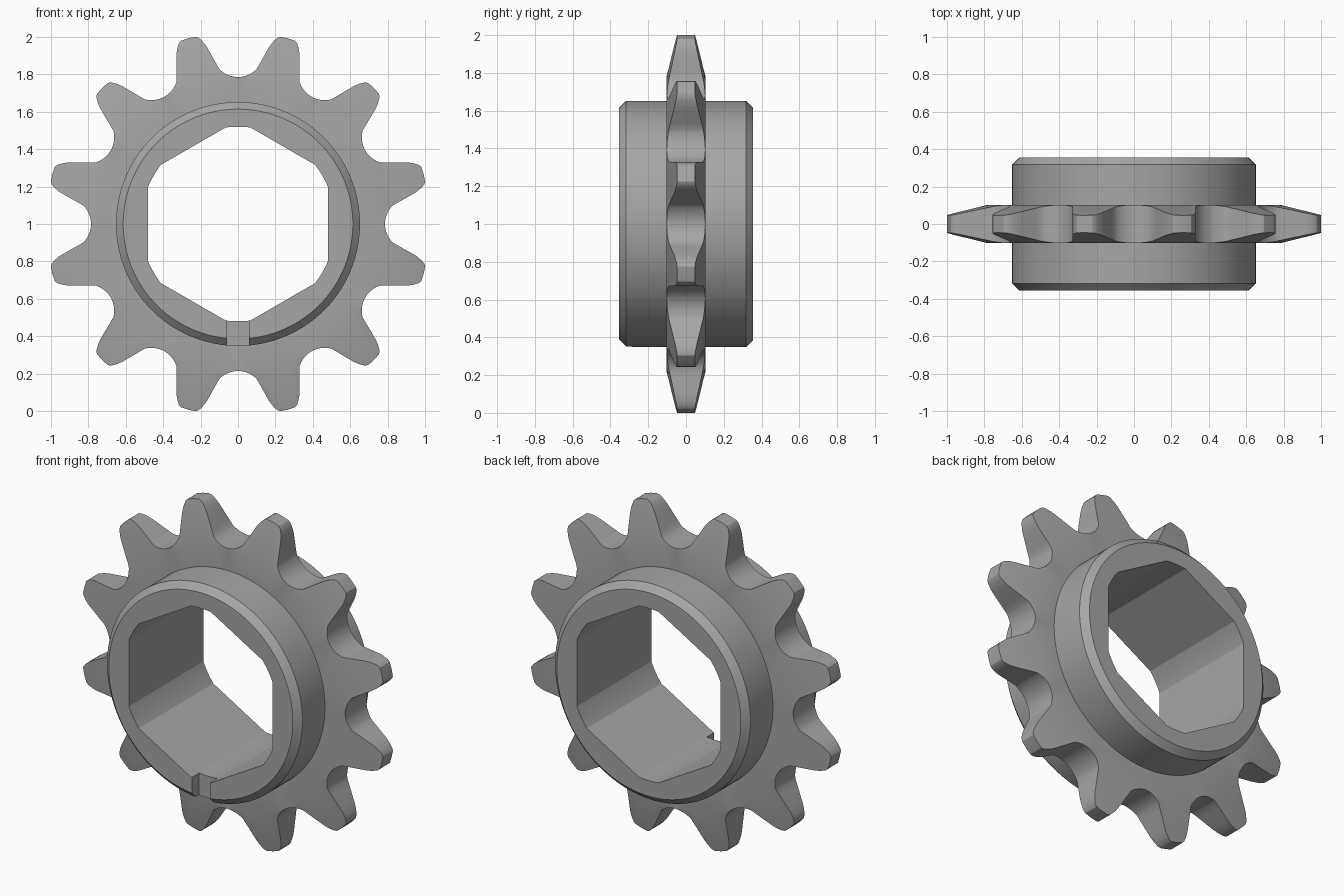
import bpy, bmesh
from math import sin, cos, radians, degrees, acos, sqrt

if "Cube" in bpy.data.objects:
    bpy.data.objects.remove(bpy.data.objects["Cube"])

TEETH = 12
PITCH = 360 / TEETH
HUB_R, HUB_Y, CHAMFER = 0.652, 0.355, 0.038
FLAT, BORE_R = 0.48, 0.52          # hexagon flats, rounded corner radius
ROOT_R, ROLLER_R, TIP_R = 0.786, 0.126, 1.026
DISC_Y, TIP_Y = 0.102, 0.047

steel = bpy.data.materials.new("grey steel")
steel.use_nodes = True
steel.diffuse_color = (0.38, 0.38, 0.38, 1)
steel.node_tree.nodes["Principled BSDF"].inputs["Base Color"].default_value = steel.diffuse_color


def loft(name, angles, rings):
    """Join closed rings around the y axis; each ring maps an angle to (radius, y)."""
    bm = bmesh.new()
    loops = []
    for ring in rings:
        loop = []
        for a in angles:
            r, y = ring(a)
            loop.append(bm.verts.new((r * cos(radians(a)), y, 1 + r * sin(radians(a)))))
        loops.append(loop)
    n = len(angles)
    for i, p in enumerate(loops):
        q = loops[(i + 1) % len(loops)]
        for j in range(n):
            k = (j + 1) % n
            bm.faces.new((p[j], p[k], q[k], q[j]))
    bmesh.ops.recalc_face_normals(bm, faces=bm.faces)
    mesh = bpy.data.meshes.new(name)
    bm.to_mesh(mesh)
    bm.free()
    mesh.materials.append(steel)
    ob = bpy.data.objects.new(name, mesh)
    bpy.context.collection.objects.link(ob)
    return ob


def select(ob):
    bpy.ops.object.select_all(action='DESELECT')
    ob.select_set(True)
    bpy.context.view_layer.objects.active = ob


def circle(r, y):
    return lambda a: (r, y)


# Hub with chamfered rims and a hexagonal bore with rounded corners
def bore(y):
    def ring(a):
        off = (a + 30) % 60 - 30
        return min(BORE_R, FLAT / cos(radians(off))), y
    return ring


corner = degrees(acos(FLAT / BORE_R))
hub_angles = sorted({i * 3.0 for i in range(120)} |
                    {(i * 60 + s * corner) % 360 for i in range(6) for s in (-1, 1)})
hub = loft("hub", hub_angles, [
    bore(-HUB_Y), circle(HUB_R - CHAMFER, -HUB_Y), circle(HUB_R, CHAMFER - HUB_Y),
    circle(HUB_R, HUB_Y - CHAMFER), circle(HUB_R - CHAMFER, HUB_Y), bore(HUB_Y)])

# Alignment notch cut through the front rim at the bottom
bpy.ops.mesh.primitive_cube_add(size=1, location=(0, -HUB_Y, 0.42))
cutter = bpy.context.object
cutter.name = "notch_cutter"
cutter.hide_render = True
cutter.scale = (0.12, 0.14, 0.3)
cutter.data.materials.append(steel)
cut = hub.modifiers.new("notch", 'BOOLEAN')
cut.operation = 'DIFFERENCE'
cut.solver = 'EXACT'
cut.object = cutter
select(hub)
bpy.ops.object.modifier_apply(modifier="notch")
bpy.data.objects.remove(cutter)

# Half tooth outline: (degrees from tooth centre, radius), tip to root
half = [(0, TIP_R + 0.002), (2.3, TIP_R), (3.1, 1.017), (3.8, 1.0), (4.5, 0.98),
        (5.1, 0.957), (5.7, 0.93), (6.4, 0.9), (7.2, 0.868)]
for off in (6.8, 6.2, 5.6, 4.8, 4, 3, 2, 1, 0):
    x = ROOT_R * radians(off) * 1.04
    half.append((PITCH / 2 - off, ROOT_R + ROLLER_R - sqrt(ROLLER_R ** 2 - x * x)))

outline = {}
for t in range(TEETH):
    centre = PITCH * (t + 0.5)
    for off, r in half:
        for s in (-1, 1):
            outline[round((centre + s * off) % 360, 3)] = r


# Toothed disc whose flanks taper towards the tips
def rim(side):
    def ring(a):
        r = outline[a]
        t = (r - ROOT_R) / (TIP_R - ROOT_R)
        return r, side * (DISC_Y + (TIP_Y - DISC_Y) * t)
    return ring


INNER = 0.6
disc = loft("toothed_disc", sorted(outline), [
    circle(INNER, -DISC_Y), circle(ROOT_R - 0.006, -DISC_Y), rim(-1),
    rim(1), circle(ROOT_R - 0.006, DISC_Y), circle(INNER, DISC_Y)])

for ob in (hub, disc):
    select(ob)
    bpy.ops.object.shade_smooth_by_angle(angle=radians(20 if ob is hub else 25))
